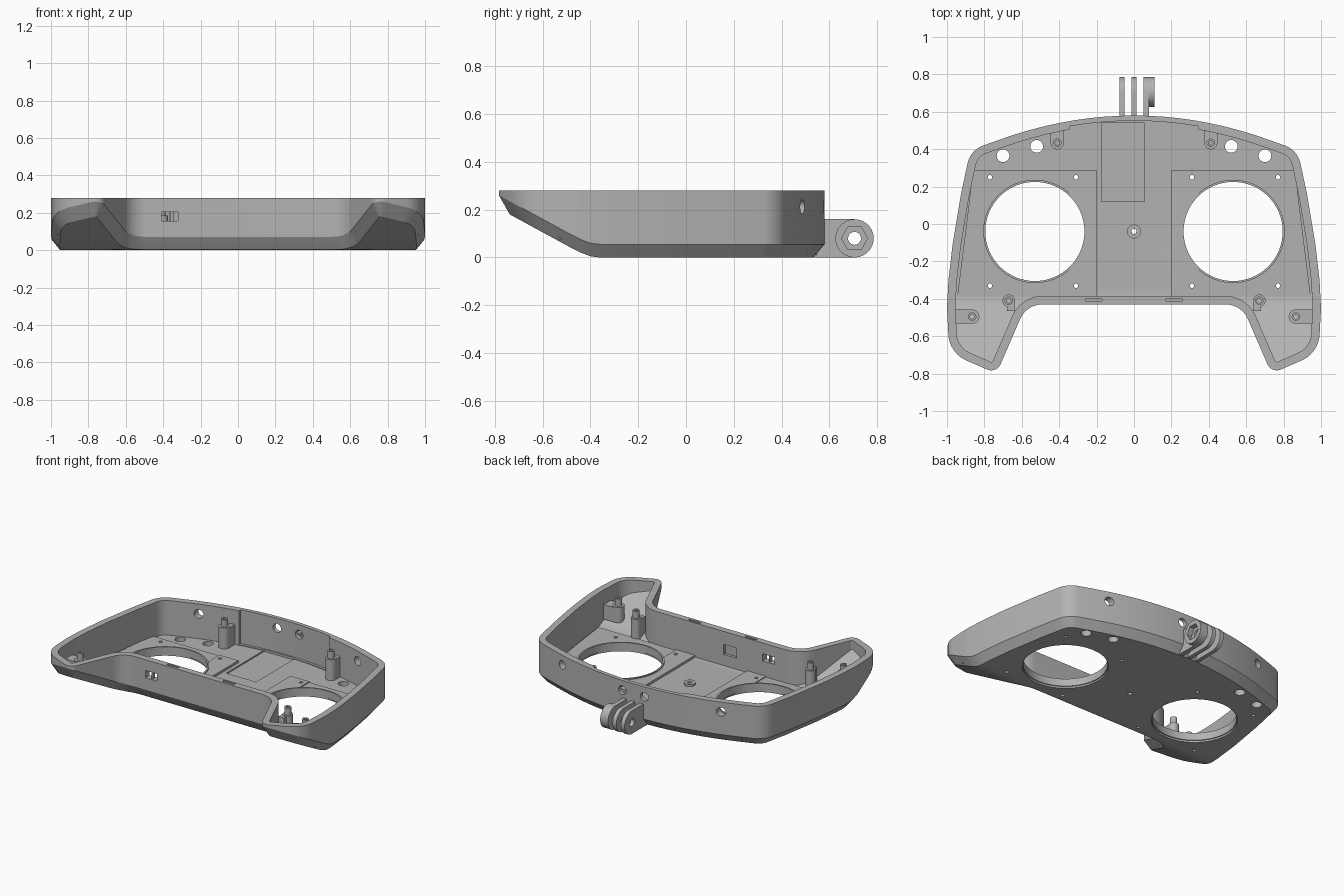
import bpy, bmesh
from math import sin, cos, tan, pi, atan2, radians
from mathutils import Vector

cube = bpy.data.objects.get("Cube")
if cube:
    bpy.data.objects.remove(cube)

grey = bpy.data.materials.new("matte_grey")
grey.use_nodes = True
grey.diffuse_color = (0.45, 0.45, 0.45, 1)
grey.node_tree.nodes["Principled BSDF"].inputs["Base Color"].default_value = grey.diffuse_color

HEIGHT, WALL, FLOOR, CHAMFER = 0.28, 0.045, 0.04, 0.055
parts = []


# ---- helpers ----
def finish(name, bm, keep=True):
    bmesh.ops.recalc_face_normals(bm, faces=bm.faces)
    mesh = bpy.data.meshes.new(name)
    bm.to_mesh(mesh)
    bm.free()
    mesh.materials.append(grey)
    obj = bpy.data.objects.new(name, mesh)
    bpy.context.scene.collection.objects.link(obj)
    if keep:
        parts.append(obj)
    else:
        obj.hide_render = True
    return obj


def loft(rings):
    """Closed solid through rings of equal length."""
    bm = bmesh.new()
    loops = [[bm.verts.new(p) for p in ring] for ring in rings]
    n = len(loops[0])
    for a, b in zip(loops, loops[1:]):
        for i in range(n):
            bm.faces.new((a[i], a[(i + 1) % n], b[(i + 1) % n], b[i]))
    bm.faces.new(loops[0])
    bm.faces.new(loops[-1])
    return bm


def prism(name, pts, lo, hi, axis="z", keep=True):
    place = {"x": lambda a, b, h: (h, a, b),
             "y": lambda a, b, h: (a, h, b),
             "z": lambda a, b, h: (a, b, h)}[axis]
    return finish(name, loft([[place(a, b, h) for a, b in pts] for h in (lo, hi)]), keep)


def circle(a, b, r, n=32, turn=0):
    return [(a + r * cos(turn + 2 * pi * i / n), b + r * sin(turn + 2 * pi * i / n)) for i in range(n)]


def rect(a0, a1, b0, b1):
    return [(a0, b0), (a1, b0), (a1, b1), (a0, b1)]


def lathe(name, x, y, profile, n=32):
    """Closed (radius, height) profile turned round a vertical axis."""
    bm = bmesh.new()
    cols = [[bm.verts.new((x + r * cos(2 * pi * i / n), y + r * sin(2 * pi * i / n), z))
             for r, z in profile] for i in range(n)]
    m = len(profile)
    for i in range(n):
        a, b = cols[i], cols[(i + 1) % n]
        for j in range(m):
            bm.faces.new((a[j], b[j], b[(j + 1) % m], a[(j + 1) % m]))
    return finish(name, bm)


def cut(obj, cutters):
    bpy.context.view_layer.objects.active = obj
    for c in cutters:
        mod = obj.modifiers.new("cut", "BOOLEAN")
        mod.operation, mod.solver, mod.object = "DIFFERENCE", "EXACT", c
        bpy.ops.object.modifier_apply(modifier=mod.name)


def fillet(corners, steps=10):
    out = []
    for i, (x, y, r) in enumerate(corners):
        p = Vector((x, y))
        if not r:
            out.append(p)
            continue
        u = (Vector(corners[i - 1][:2]) - p).normalized()
        v = (Vector(corners[(i + 1) % len(corners)][:2]) - p).normalized()
        half = u.angle(v) / 2
        c = p + (u + v).normalized() * r / sin(half)
        s, e = p + u * r / tan(half) - c, p + v * r / tan(half) - c
        a0 = atan2(s.y, s.x)
        sweep = (atan2(e.y, e.x) - a0 + pi) % (2 * pi) - pi
        for k in range(steps + 1):
            a = a0 + sweep * k / steps
            out.append(c + Vector((cos(a), sin(a))) * r)
    return out


def inset(pts, d):
    out = []
    for i, p in enumerate(pts):
        a = (p - pts[i - 1]).normalized()
        b = (pts[(i + 1) % len(pts)] - p).normalized()
        na, nb = Vector((a.y, -a.x)), Vector((b.y, -b.x))
        m = (na + nb).normalized()
        out.append(p + m * d / max(m.dot(na), 0.5))
    return out


# ---- shell outline and the rise of its underside towards the grips ----
def back_y(x):
    return 0.58 - x * x / 4


half = [(0.08 * i, back_y(0.08 * i), 0) for i in range(1, 10)]
half += [(0.875, 0.395, 0.13), (0.925, 0.16, 0), (0.97, -0.11, 0), (0.992, -0.3, 0), (1, -0.45, 0),
         (0.987, -0.69, 0.16), (0.735, -0.80, 0.055), (0.575, -0.43, 0.13)]
outline = fillet([(0, back_y(0), 0)] + half + [(-x, y, r) for x, y, r in reversed(half)])

RISE = [(-0.36, 0), (-0.40, 0.005), (-0.44, 0.02), (-0.48, 0.04), (-0.80, 0.214)]


def rise(y):
    if y >= RISE[0][0]:
        return 0
    for (y0, z0), (y1, z1) in zip(RISE, RISE[1:]):
        if y >= y1:
            break
    return z0 + (z1 - z0) * (y - y0) / (y1 - y0)


def shell_solid(name, levels, keep):
    """Stack of inset outlines, bent upwards along the grips."""
    bm = loft([[(p.x, p.y, h) for p in inset(outline, d)] for d, h in levels])
    bmesh.ops.triangulate(bm, faces=bm.faces)
    for y, _ in RISE[:-1]:
        bmesh.ops.bisect_plane(bm, geom=bm.verts[:] + bm.edges[:] + bm.faces[:],
                               plane_co=(0, y, 0), plane_no=(0, 1, 0))
    for v in bm.verts:
        t = min(max((v.co.z - CHAMFER) / (HEIGHT - CHAMFER), 0), 1)
        v.co.z += rise(v.co.y) * (1 - t)
    return finish(name, bm, keep)


shell = shell_solid("shell", [(WALL, 0), (0, CHAMFER), (0, HEIGHT)], True)
cavity = shell_solid("cavity_cutter", [(WALL, FLOOR), (WALL, CHAMFER), (WALL, HEIGHT + 0.03)], False)

# ---- cutters ----
xs = [-0.345 + 0.069 * i for i in range(11)]
cutters = [cavity,
           prism("back_recess_cutter", [(x, back_y(x) - 0.028) for x in xs] + [(0.345, 0.4), (-0.345, 0.4)],
                 FLOOR + 0.005, 0.31, keep=False),
           prism("tray_cutter", rect(-0.175, 0.055, 0.12, 0.54), 0.03, 0.1, keep=False),
           prism("centre_hole_cutter", circle(0, -0.04, 0.014, 16), -0.1, 0.2, keep=False),
           prism("port_cutter", rect(-0.41, -0.32, 0.155, 0.205), -0.5, -0.35, "y", False),
           prism("pocket_cutter", rect(-0.12, -0.02, 0.12, 0.19), -0.405, -0.35, "y", False)]
floor_holes = []
for s in (-1, 1):
    floor_holes.append(prism("stick_cutter", circle(s * 0.53, -0.04, 0.272, 64), -0.1, 0.2, keep=False))
    for x in (0.31, 0.77):
        for y in (-0.33, 0.25):
            floor_holes.append(prism("screw_cutter", circle(s * x, y, 0.012, 12), -0.1, 0.2, keep=False))
    for x, y in ((0.70, 0.365), (0.52, 0.415)):
        cutters.append(prism("vent_cutter", circle(s * x, y, 0.034), -0.1, 0.1, keep=False))
    for x in (0.085, 0.61):
        cutters.append(prism("back_hole_cutter", circle(s * x, 0.212, 0.03), 0.4, 0.7, "y", False))
    cutters.append(prism("slot_cutter", rect(s * 0.17, s * 0.26, -0.412, -0.398), 0.255, 0.31, keep=False))
cut(shell, cutters + floor_holes)

# ---- stick panels, rings and screw posts on both sides ----
for s, side in ((1, "left"), (-1, "right")):
    panel = prism(side + "_stick_panel", [(s * 0.345, 0.29), (s * 0.86, 0.29), (s * 0.945, -0.39), (s * 0.345, -0.39)],
                  0.02, 0.05)
    strip = prism(side + "_panel_strip", rect(s * 0.2, s * 0.345, -0.39, 0.29), 0.02, 0.056)
    for obj in (panel, strip):
        cut(obj, floor_holes)
    lathe(side + "_stick_ring", s * 0.53, -0.04, [(0.265, 0.012), (0.276, 0.012), (0.276, 0.064), (0.265, 0.064)], 64)
    # each post has a web joining it to the nearest wall
    for name, x, y, r, web in (("back_post", 0.41, 0.435, 0.036, rect(0.374, 0.446, 0.435, 0.51)),
                               ("front_post", 0.67, -0.41, 0.033, rect(0.637, 0.68, -0.465, -0.41)),
                               ("grip_post", 0.865, -0.495, 0.038, rect(0.865, 0.965, -0.533, -0.457))):
        z0 = rise(y) + 0.03
        lathe(side + "_" + name, s * x, y,
              [(0.012, z0), (r, z0), (r, 0.185), (0.022, 0.185), (0.022, 0.235), (0.012, 0.235)])
        web_part = prism(side + "_" + name + "_web", [(s * a, b) for a, b in web], z0, 0.18)
        bore = prism("bore_cutter", circle(s * x, y, r - 0.004), 0, 0.3, keep=False)
        cut(web_part, [bore])
        cutters.append(bore)

lathe("centre_boss", 0, -0.04, [(0.014, 0.01), (0.037, 0.01), (0.037, 0.055), (0.014, 0.055)])
prism("port_divider", rect(-0.37, -0.36, 0.15, 0.21), -0.42, -0.395, "y")

# ---- three-pronged hinge mount at the back ----
round_end = [(0.705 + 0.08 * cos(a), 0.08 + 0.08 * sin(a)) for a in [pi * (i / 20 - 0.5) for i in range(21)]]
prong_side = [(0.565, 0.16), (0.565, 0.05), (0.54, 0)] + round_end
pin = prism("pin_cutter", circle(0.705, 0.08, 0.027), -0.3, 0.3, "x", False)
nut = prism("nut_cutter", circle(0.705, 0.08, 0.055, 6), 0.075, 0.3, "x", False)
for name, x0, x1 in (("right", -0.078, -0.05), ("middle", -0.014, 0.014), ("left", 0.05, 0.08)):
    cut(prism(name + "_prong", prong_side, x0, x1, "x"), [pin, nut])
cut(prism("nut_boss", circle(0.705, 0.08, 0.08, 40), 0.078, 0.11, "x"), [pin, nut])

# ---- tidy up and shade ----
for c in cutters + floor_holes + [pin, nut]:
    bpy.data.objects.remove(c)
bpy.ops.object.select_all(action="DESELECT")
for obj in parts:
    obj.select_set(True)
bpy.context.view_layer.objects.active = shell
bpy.ops.object.shade_smooth_by_angle(angle=radians(25))
